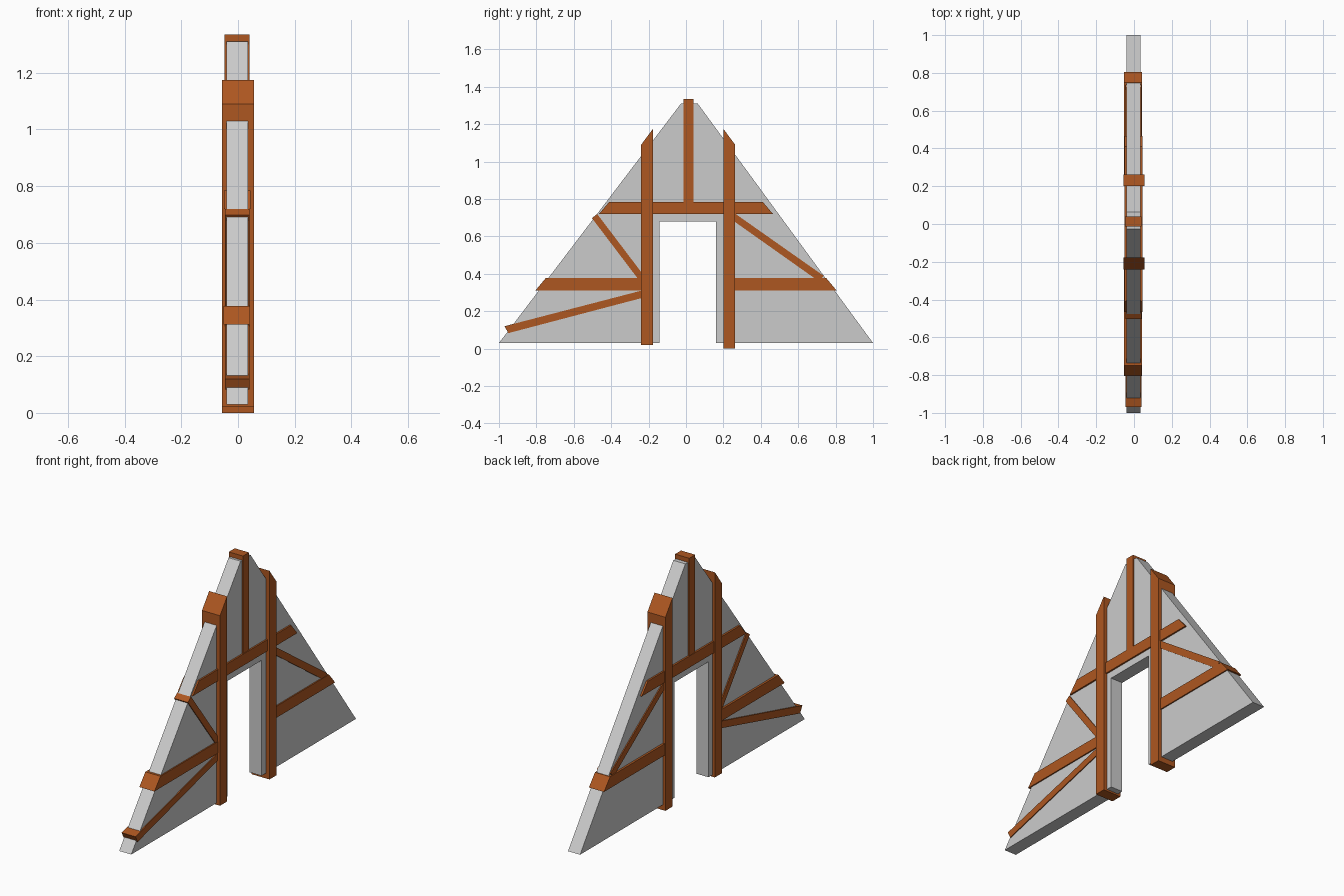
import bpy
import bmesh

if "Cube" in bpy.data.objects:
    bpy.data.objects.remove(bpy.data.objects["Cube"])

wood = bpy.data.materials.new("wood")
wood.diffuse_color = (0.42, 0.095, 0.015, 1)
wood.use_nodes = True
wood.node_tree.nodes["Principled BSDF"].inputs["Base Color"].default_value = wood.diffuse_color


def slab(name, profile, x0, x1, material=None):
    """Extrude a (y, z) outline from x0 to x1."""
    bm = bmesh.new()
    face = bm.faces.new([bm.verts.new((x0, y, z)) for y, z in profile])
    ext = bmesh.ops.extrude_face_region(bm, geom=[face])
    verts = [v for v in ext["geom"] if isinstance(v, bmesh.types.BMVert)]
    bmesh.ops.translate(bm, verts=verts, vec=(x1 - x0, 0, 0))
    bmesh.ops.recalc_face_normals(bm, faces=bm.faces)
    mesh = bpy.data.meshes.new(name)
    bm.to_mesh(mesh)
    bm.free()
    ob = bpy.data.objects.new(name, mesh)
    bpy.context.collection.objects.link(ob)
    if material:
        mesh.materials.append(material)
    return ob


# Plaster gable wall with doorway
slab("gable_wall", [(-1, 0.03), (-0.143, 0.03), (-0.143, 0.68), (0.16, 0.68),
                    (0.16, 0.03), (1, 0.03), (0.063, 1.31), (-0.027, 1.31)],
     -0.04, 0.035)

# Door posts with sloped tops
slab("left_post", [(-0.24, 0.02), (-0.177, 0.02), (-0.177, 1.175), (-0.24, 1.09)],
     -0.056, 0.056, wood)
slab("right_post", [(0.2, 0), (0.263, 0), (0.263, 1.09), (0.2, 1.175)],
     -0.056, 0.056, wood)

# King post at the peak
slab("king_post", [(-0.013, 0.75), (0.04, 0.75), (0.04, 1.335), (-0.013, 1.335)],
     -0.048, 0.04, wood)

# Horizontal beams with ends cut to the roof slope
slab("collar_beam", [(-0.465, 0.72), (0.465, 0.72), (0.41, 0.785), (-0.41, 0.785)],
     -0.05, 0.044, wood)
for name, s in (("left_rail", -1), ("right_rail", 1)):
    slab(name, [(s * 0.22, 0.312), (s * 0.804, 0.312), (s * 0.75, 0.377), (s * 0.22, 0.377)],
         -0.052, 0.042, wood)

# Diagonal braces
braces = {
    "left_upper_brace": [(-0.503, 0.698), (-0.475, 0.72), (-0.22, 0.384), (-0.22, 0.325)],
    "left_lower_brace": [(-0.97, 0.12), (-0.95, 0.083), (-0.22, 0.275), (-0.22, 0.315)],
    "right_brace": [(0.24, 0.738), (0.735, 0.39), (0.715, 0.357), (0.24, 0.693)],
}
for name, profile in braces.items():
    slab(name, profile, -0.046, 0.04, wood)
